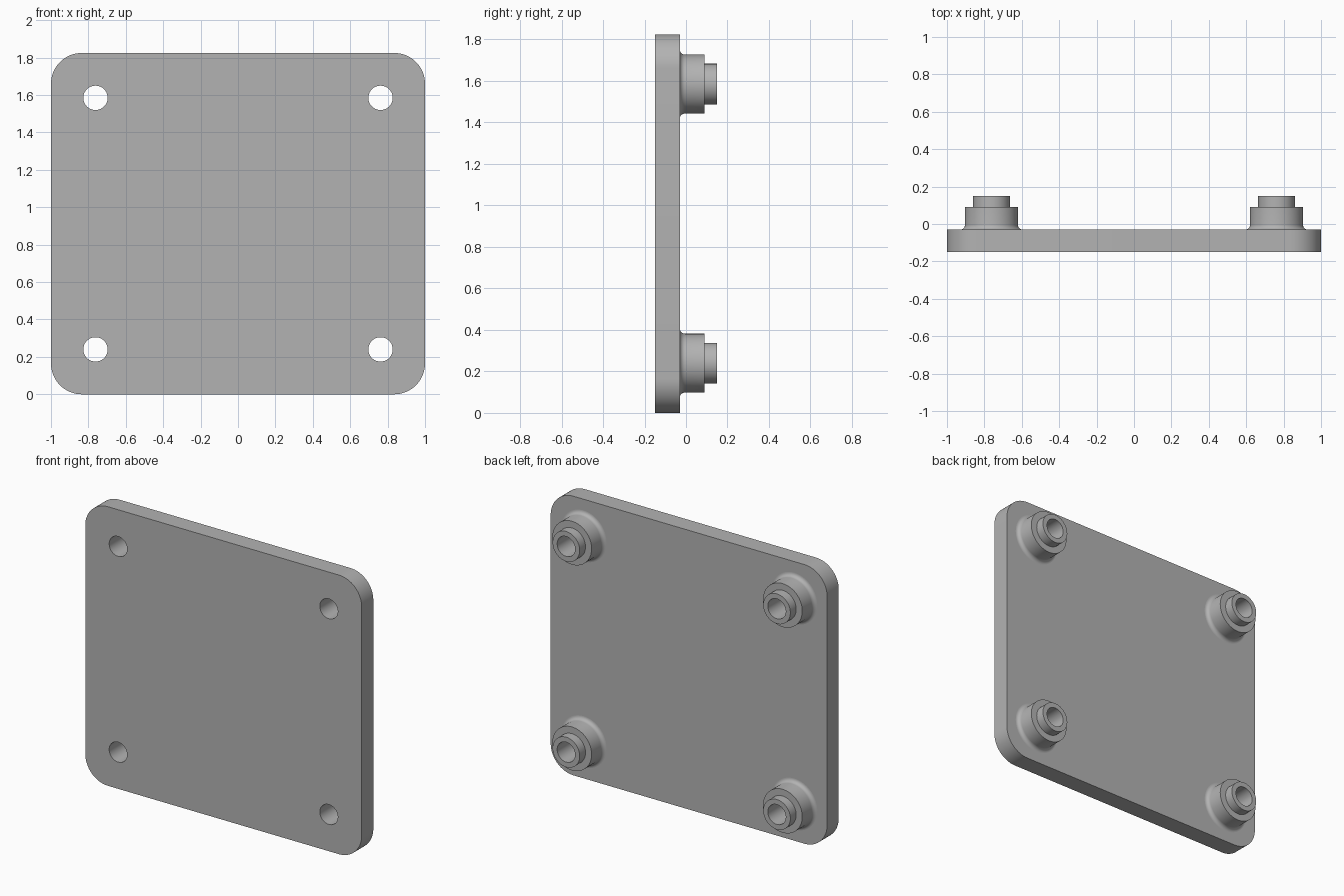
import bpy
import bmesh
import math
from mathutils import Matrix, Vector

if "Cube" in bpy.data.objects:
    bpy.data.objects.remove(bpy.data.objects["Cube"], do_unlink=True)

HEIGHT = 1.825
FRONT, BACK = -0.15, -0.03      # plate faces
CORNER = 0.165
BORE, BOSS, TIP = 0.065, 0.142, 0.098
SHOULDER, END = 0.09, 0.15
FILLET = 0.025
SIDES = 64
HOLE_X, HOLE_Z = 0.762, (0.24, 1.585)
CENTRES = [(x, z) for x in (-HOLE_X, HOLE_X) for z in HOLE_Z]

grey = bpy.data.materials.new("plain grey")
grey.use_nodes = True
colour = (0.45, 0.45, 0.45, 1)
grey.diffuse_color = colour
grey.node_tree.nodes["Principled BSDF"].inputs["Base Color"].default_value = colour


def arc(cx, cz, r, start, sweep, steps):
    """Points on an arc, angles in degrees."""
    angles = [math.radians(start + sweep * i / steps) for i in range(steps + 1)]
    return [(cx + r * math.cos(a), cz + r * math.sin(a)) for a in angles]


def finish(bm, name):
    bmesh.ops.recalc_face_normals(bm, faces=bm.faces)
    mesh = bpy.data.meshes.new(name)
    bm.to_mesh(mesh)
    bm.free()
    mesh.materials.append(grey)
    obj = bpy.data.objects.new(name, mesh)
    bpy.context.collection.objects.link(obj)
    bpy.ops.object.select_all(action="DESELECT")
    obj.select_set(True)
    bpy.context.view_layer.objects.active = obj
    bpy.ops.object.shade_smooth_by_angle(angle=math.radians(30))
    return obj


# Rounded plate with four through holes
bm = bmesh.new()
outline = []
for sx, sz, start in ((1, 1, 0), (-1, 1, 90), (-1, -1, 180), (1, -1, 270)):
    outline += arc(sx * (1 - CORNER), HEIGHT / 2 + sz * (HEIGHT / 2 - CORNER),
                   CORNER, start, 90, 16)
loops = [outline] + [arc(x, z, BORE, 0, 360, SIDES)[:-1] for x, z in CENTRES]
for loop in loops:
    verts = [bm.verts.new((x, FRONT, z)) for x, z in loop]
    for i, v in enumerate(verts):
        bm.edges.new((verts[i - 1], v))
bmesh.ops.triangle_fill(bm, edges=bm.edges[:], use_beauty=True, normal=Vector((0, -1, 0)))
extruded = bmesh.ops.extrude_face_region(bm, geom=bm.faces[:], use_keep_orig=True)
moved = [g for g in extruded["geom"] if isinstance(g, bmesh.types.BMVert)]
bmesh.ops.translate(bm, verts=moved, vec=(0, BACK - FRONT, 0))
finish(bm, "plate")

# Stepped hollow bosses with a filleted foot, turned about the hole axis
profile = arc(BOSS + FILLET, BACK + FILLET, FILLET, 270, -90, 8)
profile += [(BOSS, SHOULDER), (TIP, SHOULDER), (TIP, END), (BORE, END), (BORE, BACK)]
names = ("lower_right", "upper_right", "lower_left", "upper_left")
for name, (x, z) in zip(names, CENTRES):
    bm = bmesh.new()
    ring = [bm.verts.new((r, y, 0)) for r, y in profile]
    edges = [bm.edges.new((ring[i - 1], v)) for i, v in enumerate(ring)]
    bmesh.ops.spin(bm, geom=ring + edges, cent=(0, 0, 0), axis=(0, 1, 0),
                   angle=math.tau, steps=SIDES, use_merge=True)
    bmesh.ops.remove_doubles(bm, verts=bm.verts, dist=1e-5)
    bmesh.ops.transform(bm, matrix=Matrix.Translation((x, 0, z)), verts=bm.verts)
    finish(bm, name + "_boss")
